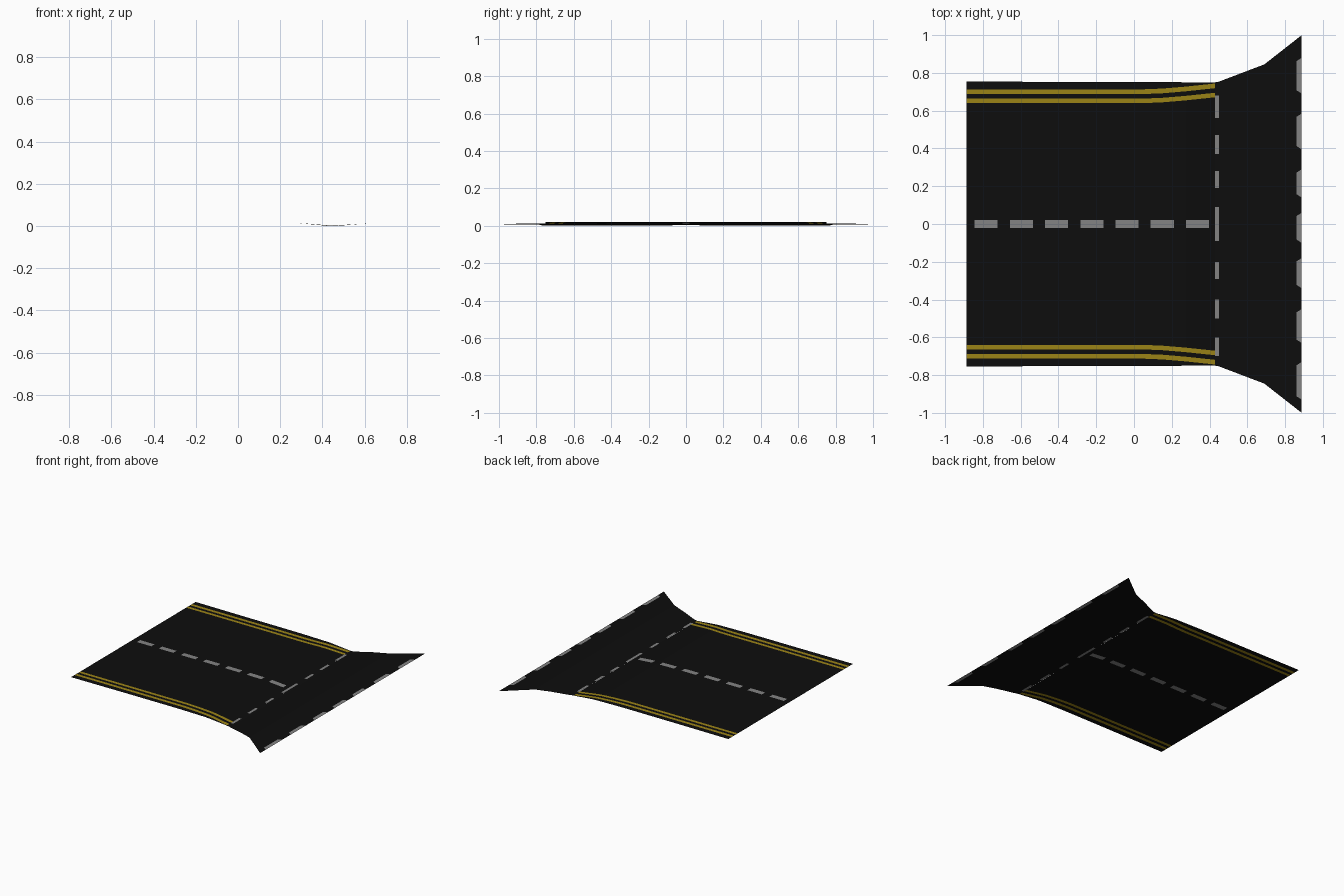
import bpy, bmesh

if "Cube" in bpy.data.objects:
    bpy.data.objects.remove(bpy.data.objects["Cube"])


def material(name, rgb):
    m = bpy.data.materials.new(name)
    m.diffuse_color = (*rgb, 1)
    m.use_nodes = True
    m.node_tree.nodes["Principled BSDF"].inputs["Base Color"].default_value = m.diffuse_color
    return m


MATS = [material("asphalt_black", (0.004, 0.004, 0.004)),
        material("line_yellow", (0.33, 0.23, 0.008)),
        material("dash_grey", (0.23, 0.23, 0.23))]
ASPHALT, YELLOW, GREY = 0, 1, 2


def lerp_table(table, x):
    """Piecewise linear lookup."""
    for (x0, v0), (x1, v1) in zip(table, table[1:]):
        if x <= x1:
            return v0 + (v1 - v0) * max(0, (x - x0) / (x1 - x0))
    return table[-1][1]


HALF_WIDTH = [(-0.888, 0.755), (-0.42, 0.752), (0.44, 0.75), (0.69, 0.845), (0.888, 1.0)]
HEIGHT = [(-0.888, 0.021), (0.0, 0.021), (0.25, 0.017), (0.43, 0.003),
          (0.47, 0.003), (0.58, 0.010), (0.69, 0.0135), (0.888, 0.007)]
LINE_SHIFT = [(0.05, 0), (0.15, 0.004), (0.27, 0.014), (0.43, 0.031)]


def height(x, y):
    # slight dip toward the sides where the road meets the junction
    dip = 0.003 * max(0, 1 - abs(x - 0.44) / 0.15)
    return lerp_table(HEIGHT, x) - dip * min(1, (y / 0.75) ** 2)


def sheet(name, xs, tracks, paint):
    """Flat sheet: a row of points per x, faces coloured by paint(row, column)."""
    bm = bmesh.new()
    rows = [[bm.verts.new((x, y, height(x, y))) for y in tracks(x)] for x in xs]
    for i in range(len(rows) - 1):
        for j in range(len(rows[0]) - 1):
            f = bm.faces.new((rows[i][j], rows[i + 1][j], rows[i + 1][j + 1], rows[i][j + 1]))
            f.material_index = paint(i, j)
    me = bpy.data.meshes.new(name)
    bm.to_mesh(me)
    bm.free()
    for m in MATS:
        me.materials.append(m)
    ob = bpy.data.objects.new(name, me)
    bpy.context.collection.objects.link(ob)
    return ob


# Main road: double yellow lines on both sides and a dashed centre line
dash_x = []
for k in range(7):
    start = -0.844 + k * 0.1865
    dash_x += [start, start + 0.122]
road_x = sorted([-0.888, -0.42, 0.05, 0.15, 0.24, 0.33, 0.43] + dash_x)


def road_tracks(x):
    s = lerp_table(LINE_SHIFT, x)
    half = [0.02, 0.640 + s, 0.664 + s, 0.688 + s, 0.713 + s, lerp_table(HALF_WIDTH, x)]
    return [-y for y in reversed(half)] + half


def road_paint(i, j):
    if j in (1, 3, 7, 9):
        return YELLOW
    mid = (road_x[i] + road_x[i + 1]) / 2
    on_dash = any(a < mid < b for a, b in zip(dash_x[::2], dash_x[1::2]))
    return GREY if j == 5 and on_dash else ASPHALT


sheet("main_road", road_x, road_tracks, road_paint)


# Dashed cross lines: alternate columns are painted
def cross_line(name, x0, x1, dashes, chamfer):
    def tracks(x):
        c = chamfer if x == x0 else 0
        w = lerp_table(HALF_WIDTH, x)
        inner = [y for a, b in dashes for y in (a + c, b - c)]
        return [-w] + inner + [w]
    sheet(name, (x0, x1), tracks, lambda i, j: GREY if j % 2 else ASPHALT)


cross_line("give_way_line", 0.43, 0.45,
           [(-0.70, -0.60), (-0.50, -0.40), (-0.29, -0.20), (-0.09, 0.09),
            (0.19, 0.28), (0.37, 0.47), (0.56, 0.68)], 0)
cross_line("junction_edge_line", 0.86, 0.888,
           [(-0.93, -0.73), (-0.63, -0.45), (-0.34, -0.18), (-0.10, 0.06),
            (0.14, 0.29), (0.395, 0.585), (0.69, 0.88)], 0.018)

# Flared junction apron between the two cross lines
sheet("junction_apron", (0.45, 0.47, 0.58, 0.69, 0.86),
      lambda x: [lerp_table(HALF_WIDTH, x) * t for t in (-1, -0.5, 0, 0.5, 1)],
      lambda i, j: ASPHALT)
